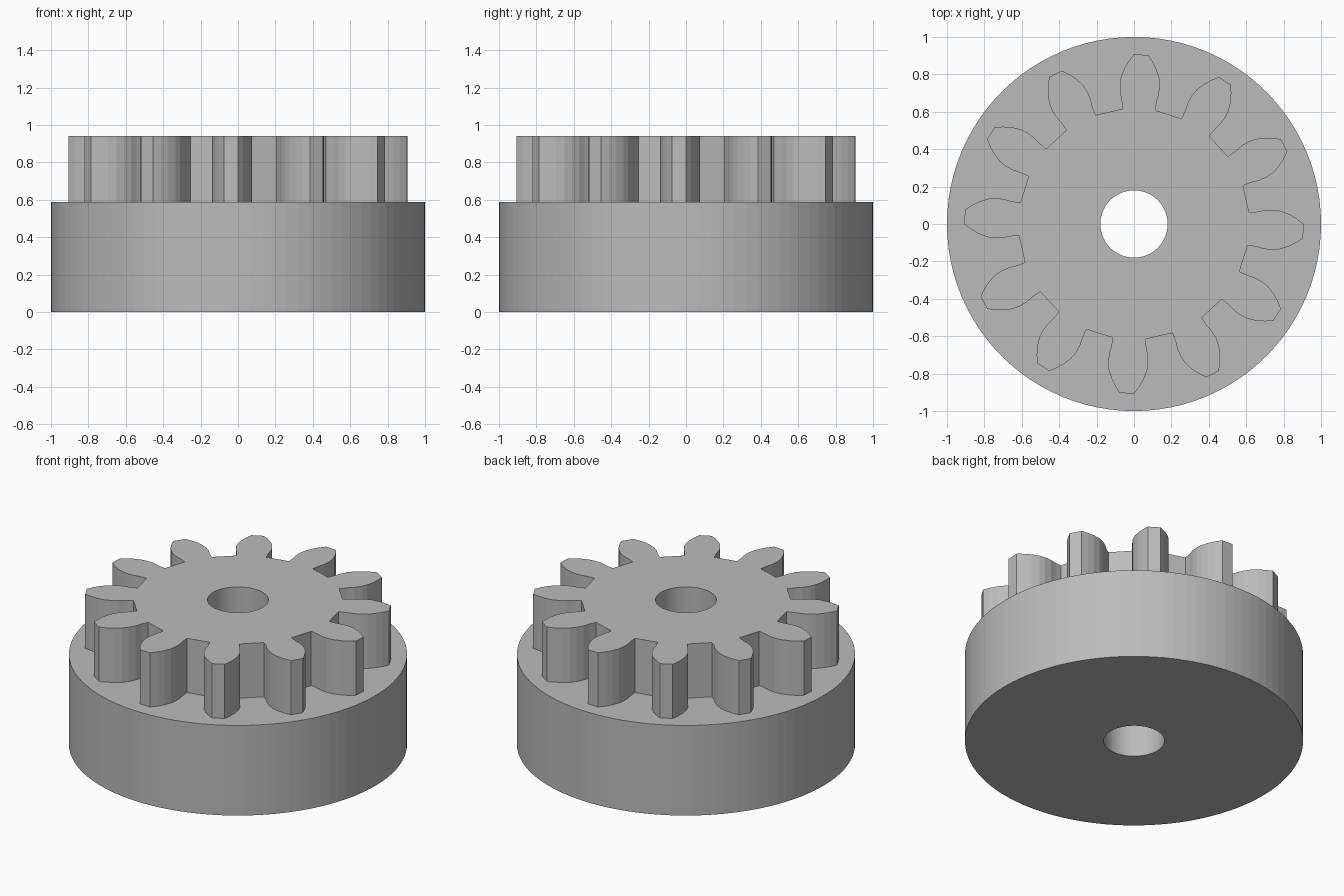
import bpy, bmesh
from math import cos, sin, pi, radians
from mathutils import Matrix, Vector

if "Cube" in bpy.data.objects:
    bpy.data.objects.remove(bpy.data.objects["Cube"], do_unlink=True)

HOLE_RADIUS = 0.18
TEETH = 12
BASE_TOP, GEAR_TOP = 0.588, 0.942

grey = bpy.data.materials.new("plain grey")
grey.use_nodes = True
colour = (0.5, 0.5, 0.5, 1)
grey.diffuse_color = colour
grey.node_tree.nodes["Principled BSDF"].inputs["Base Color"].default_value = colour


def circle(radius, count):
    return [Vector((radius * cos(2 * pi * i / count), radius * sin(2 * pi * i / count)))
            for i in range(count)]


def bored_solid(name, outline, bottom, top):
    """Extrude an outline with the central bore left open."""
    curve = bpy.data.curves.new(name + "_profile", "CURVE")
    curve.dimensions, curve.fill_mode = "2D", "BOTH"
    curve.extrude = (top - bottom) / 2
    for loop in (outline, circle(HOLE_RADIUS, 64)):
        spline = curve.splines.new("POLY")
        spline.points.add(len(loop) - 1)
        for point, p in zip(spline.points, loop):
            point.co = (p.x, p.y, 0, 1)
        spline.use_cyclic_u = True
    helper = bpy.data.objects.new(name + "_helper", curve)
    bpy.context.collection.objects.link(helper)
    graph = bpy.context.evaluated_depsgraph_get()
    mesh = bpy.data.meshes.new_from_object(helper.evaluated_get(graph))
    bpy.data.objects.remove(helper, do_unlink=True)
    bpy.data.curves.remove(curve)

    # Weld caps to walls and lift into place
    bm = bmesh.new()
    bm.from_mesh(mesh)
    bmesh.ops.remove_doubles(bm, verts=bm.verts, dist=0.0001)
    bmesh.ops.recalc_face_normals(bm, faces=bm.faces)
    bmesh.ops.translate(bm, verts=bm.verts, vec=(0, 0, (bottom + top) / 2))
    for face in bm.faces:
        face.smooth = False
        face.material_index = 0
    bm.to_mesh(mesh)
    bm.free()
    mesh.name = name
    mesh.materials.clear()
    mesh.materials.append(grey)
    obj = bpy.data.objects.new(name, mesh)
    bpy.context.collection.objects.link(obj)
    return obj


# Half tooth: distance from the axle, half width
flank = [(0.612, 0.088), (0.66, 0.094), (0.70, 0.104), (0.745, 0.107),
         (0.785, 0.102), (0.83, 0.086), (0.87, 0.064), (0.906, 0.038)]
tooth = [Vector((r, -w)) for r, w in flank] + [Vector((r, w)) for r, w in reversed(flank)]
gear_outline = []
for i in range(TEETH):
    turn = Matrix.Rotation(radians(-2.4) + 2 * pi * i / TEETH, 2)
    gear_outline += [turn @ p for p in tooth]

bored_solid("round_base", circle(1.0, 96), 0, BASE_TOP)
bored_solid("gear_wheel", gear_outline, BASE_TOP, GEAR_TOP)
